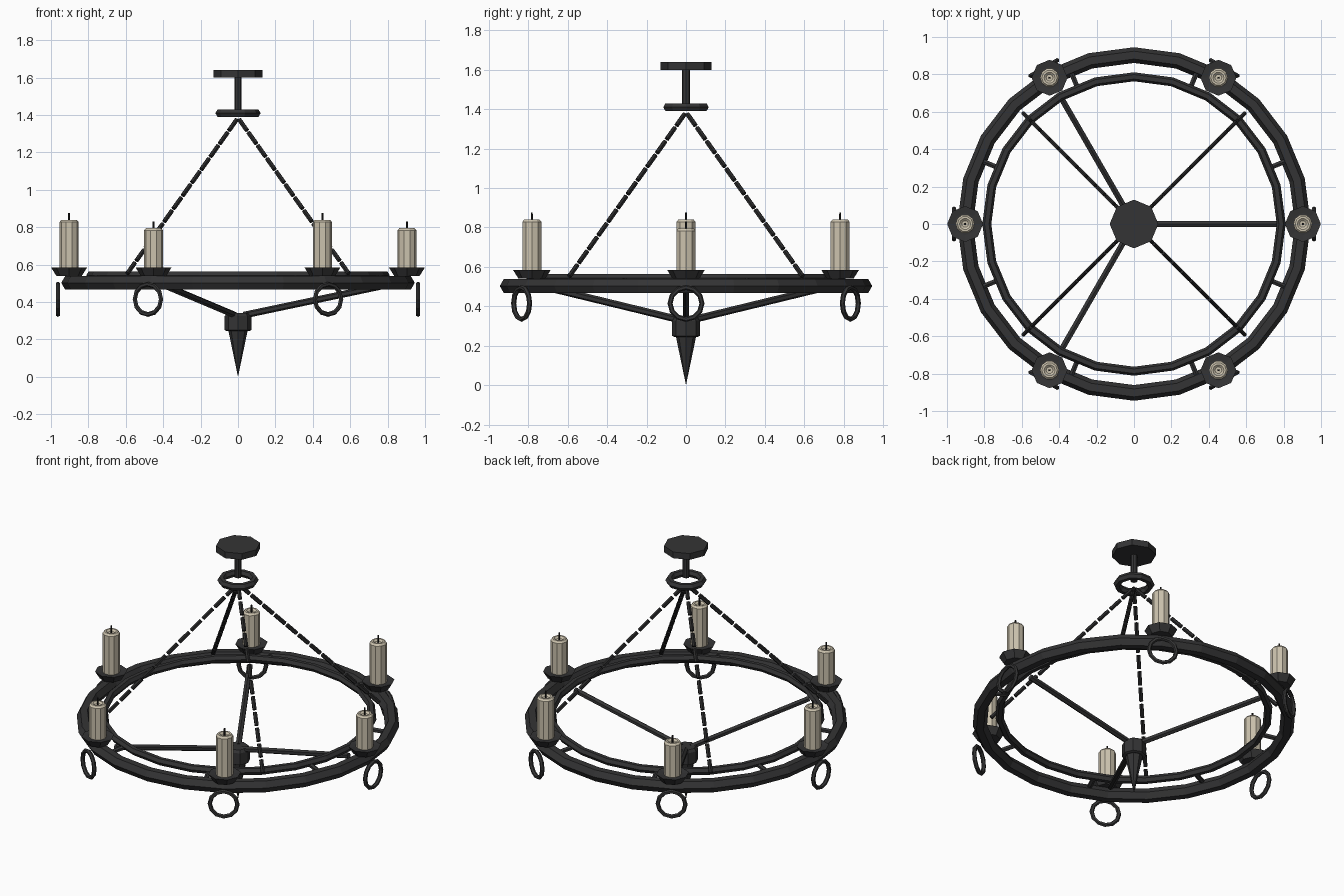
import bpy, bmesh, math
from mathutils import Vector, Matrix

if "Cube" in bpy.data.objects:
    bpy.data.objects.remove(bpy.data.objects["Cube"])


def material(name, rgb):
    m = bpy.data.materials.new(name)
    m.diffuse_color = (*rgb, 1)
    m.use_nodes = True
    m.node_tree.nodes["Principled BSDF"].inputs["Base Color"].default_value = m.diffuse_color
    return m


IRON = material("dark_iron", (0.034, 0.034, 0.035))
CHAIN = material("black_iron", (0.022, 0.022, 0.023))
WAX = material("cream_wax", (0.60, 0.54, 0.42))
WICK = material("wick_black", (0.015, 0.014, 0.013))


def finish(name, bm, mat, matrix=None):
    bmesh.ops.recalc_face_normals(bm, faces=bm.faces)
    mesh = bpy.data.meshes.new(name)
    bm.to_mesh(mesh)
    bm.free()
    mesh.materials.append(mat)
    ob = bpy.data.objects.new(name, mesh)
    if matrix is not None:
        ob.matrix_world = matrix
    bpy.context.collection.objects.link(ob)
    return ob


def lathe(name, profile, sides, mat, loc=(0, 0, 0)):
    """Turn an open (radius, z) profile round z and close both ends."""
    bm = bmesh.new()
    rings = []
    for r, z in profile:
        if r == 0:
            rings.append([bm.verts.new((0, 0, z))] * sides)
        else:
            rings.append([bm.verts.new((r * math.cos(math.tau * i / sides),
                                        r * math.sin(math.tau * i / sides), z))
                          for i in range(sides)])
    for a, b in zip(rings, rings[1:]):
        for i in range(sides):
            j = (i + 1) % sides
            bm.faces.new(list(dict.fromkeys((a[i], a[j], b[j], b[i]))))
    for (r, _), ring in ((profile[0], rings[0]), (profile[-1], rings[-1])):
        if r > 0:
            bm.faces.new(ring)
    return finish(name, bm, mat, Matrix.Translation(loc))


def torus(name, major, minor, segs, sides, mat, matrix):
    bm = bmesh.new()
    rings = []
    for i in range(segs):
        a = math.tau * i / segs
        ring = []
        for k in range(sides):
            b = math.tau * k / sides
            r = major + minor * math.cos(b)
            ring.append(bm.verts.new((r * math.cos(a), r * math.sin(a), minor * math.sin(b))))
        rings.append(ring)
    for i in range(segs):
        p, q = rings[i], rings[(i + 1) % segs]
        for k in range(sides):
            n = (k + 1) % sides
            bm.faces.new((p[k], q[k], q[n], p[n]))
    return finish(name, bm, mat, matrix)


def add_rod(bm, a, b, radius, sides=6):
    a, b = Vector(a), Vector(b)
    d = b - a
    m = Matrix.Translation((a + b) / 2) @ d.to_track_quat('Z', 'Y').to_matrix().to_4x4()
    bmesh.ops.create_cone(bm, cap_ends=True, segments=sides, radius1=radius,
                          radius2=radius, depth=d.length, matrix=m)


def rod(name, a, b, radius, mat, sides=6):
    bm = bmesh.new()
    add_rod(bm, a, b, radius, sides)
    return finish(name, bm, mat)


def polar(r, deg, z):
    t = math.radians(deg)
    return Vector((r * math.cos(t), r * math.sin(t), z))


# Ceiling mount, stem and chain ring
lathe("ceiling_plate", [(0.13, 1.60), (0.13, 1.64)], 8, IRON)
lathe("stem", [(0.02, 1.43), (0.02, 1.60)], 8, IRON)
torus("chain_ring", 0.098, 0.023, 10, 6, IRON, Matrix.Translation((0, 0, 1.41)))

# Main hoops
torus("outer_hoop", 0.903, 0.042, 24, 6, IRON, Matrix.Translation((0, 0, 0.503)))
torus("inner_hoop", 0.787, 0.024, 24, 6, IRON, Matrix.Translation((0, 0, 0.543)))

# Short bars joining the hoops
for i in range(8):
    a = 22.5 + 45 * i
    rod(f"hoop_bar_{i}", polar(0.785, a, 0.53), polar(0.89, a, 0.52), 0.015, IRON)

# Four chains of straight links
LINKS = 12
for c in range(4):
    top, end = polar(0.01, 45 + 90 * c, 1.375), polar(0.85, 45 + 90 * c, 0.54)
    bm = bmesh.new()
    for i in range(LINKS):
        add_rod(bm, top.lerp(end, i / LINKS), top.lerp(end, (i + 0.82) / LINKS), 0.013)
    finish(f"chain_{c}", bm, CHAIN)

# Lower hub, spike and struts
lathe("hub", [(0.06, 0.245), (0.071, 0.25), (0.071, 0.325), (0.06, 0.342)], 8, IRON)
lathe("hub_spike", [(0, 0.0), (0.052, 0.25)], 8, IRON)
for i in range(3):
    rod(f"strut_{i}", polar(0.03, 120 * i, 0.33), polar(0.79, 120 * i, 0.49), 0.018, IRON)

# Candles on dishes, each with a ring hanging outside the hoop
for i in range(6):
    a = 60 * i
    x, y, _ = polar(0.903, a, 0)
    loc = (x, y, 0)
    h = 0.84 if i % 2 else 0.795
    lathe(f"candle_dish_{i}", [(0.068, 0.54), (0.096, 0.585), (0.06, 0.58)], 8, IRON, loc)
    lathe(f"candle_{i}", [(0.051, 0.575), (0.051, h - 0.012), (0.041, h),
                          (0.03, h), (0.018, h - 0.01)], 10, WAX, loc)
    lathe(f"wick_{i}", [(0.006, h - 0.012), (0.005, h + 0.035)], 6, WICK, loc)
    turn = Matrix.Rotation(math.radians(a), 4, 'Z') @ Matrix.Rotation(math.pi / 2, 4, 'Y')
    torus(f"hanging_ring_{i}", 0.081, 0.013, 12, 6, IRON,
          Matrix.Translation(polar(0.963, a, 0.415)) @ turn)
